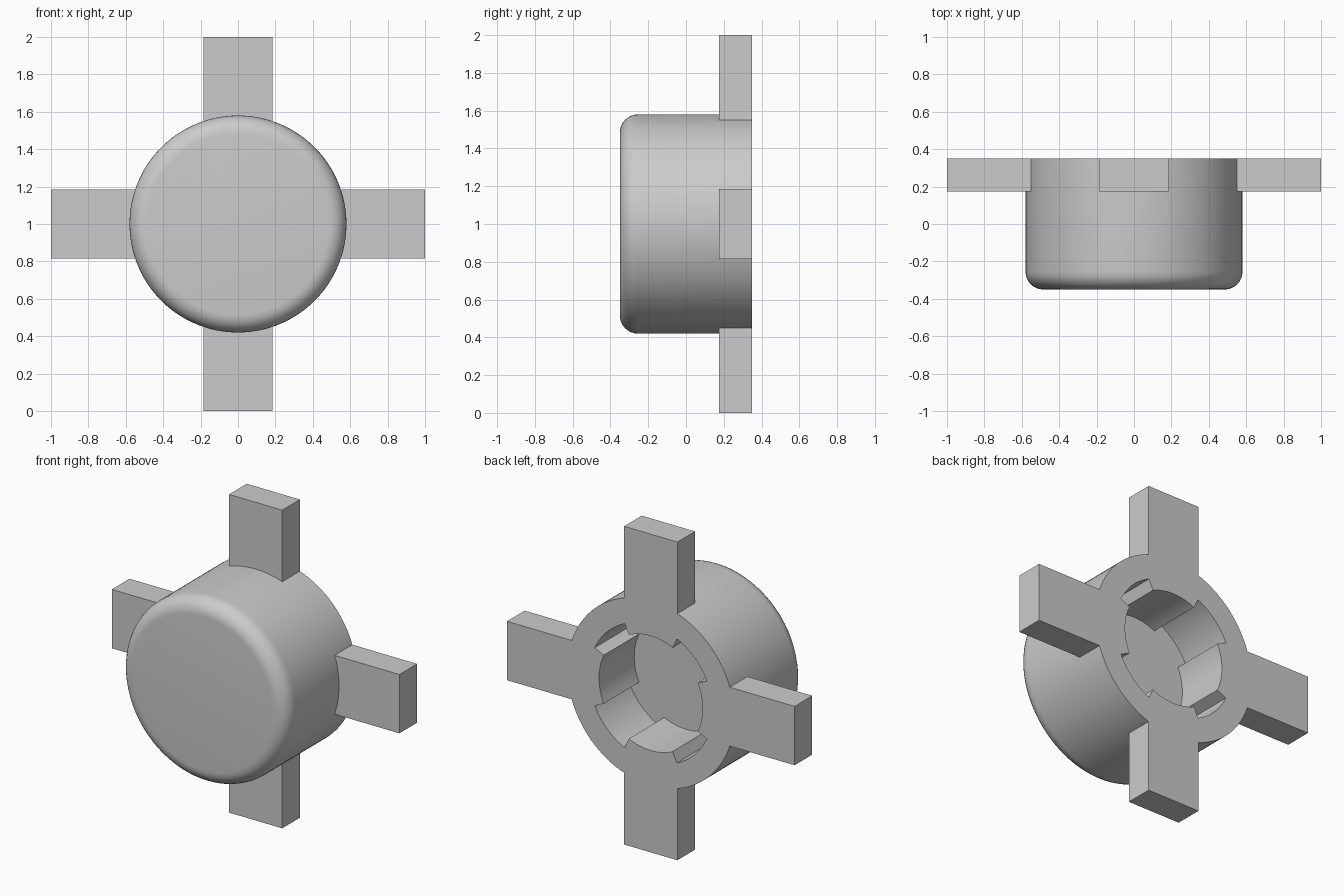
import bpy, bmesh
from math import radians, sin, cos
from mathutils import Matrix, Vector

if "Cube" in bpy.data.objects:
    bpy.data.objects.remove(bpy.data.objects["Cube"])

CENTRE = Vector((0, 0, 1))
grey = bpy.data.materials.new("light grey")
grey.diffuse_color = (0.6, 0.6, 0.6, 1)
grey.use_nodes = True
grey.node_tree.nodes["Principled BSDF"].inputs["Base Color"].default_value = grey.diffuse_color


def make(name, bm):
    bmesh.ops.recalc_face_normals(bm, faces=bm.faces)
    mesh = bpy.data.meshes.new(name)
    bm.to_mesh(mesh)
    bm.free()
    mesh.materials.append(grey)
    ob = bpy.data.objects.new(name, mesh)
    bpy.context.collection.objects.link(ob)
    return ob


def combine(target, other, operation):
    bpy.context.view_layer.objects.active = target
    mod = target.modifiers.new(operation, 'BOOLEAN')
    mod.operation, mod.object, mod.solver = operation, other, 'EXACT'
    bpy.ops.object.modifier_apply(modifier=mod.name)
    bpy.data.objects.remove(other, do_unlink=True)


# Round cap with a rounded front rim
bm = bmesh.new()
bmesh.ops.create_cone(bm, cap_ends=True, segments=128, radius1=0.58, radius2=0.58, depth=0.70,
                      matrix=Matrix.Translation(CENTRE) @ Matrix.Rotation(radians(90), 4, 'X'))
rim = [e for e in bm.edges if all(v.co.y < -0.3 for v in e.verts)]
bmesh.ops.bevel(bm, geom=rim, offset=0.095, segments=8, profile=0.5, affect='EDGES')
cap = make("cap_with_arms", bm)

# Four flat arms around the open back
for i in range(4):
    bm = bmesh.new()
    bmesh.ops.create_cube(bm, size=1)
    bmesh.ops.scale(bm, vec=(0.5, 0.175, 0.37), verts=bm.verts)
    bmesh.ops.translate(bm, vec=(0.75, 0.2625, 0), verts=bm.verts)
    bmesh.ops.transform(bm, verts=bm.verts,
                        matrix=Matrix.Translation(CENTRE) @ Matrix.Rotation(radians(90 * i), 4, 'Y'))
    combine(cap, make("arm", bm), 'UNION')

# Socket in the back: four teeth (small radius) and four diagonal notches (large radius)
bm = bmesh.new()
ring = []
for q in range(4):
    for r, a0, a1 in ((0.36, -25, 25), (0.43, 25, 65)):
        for k in range(17):
            a = radians(90 * q + a0 + (a1 - a0) * k / 16)
            ring.append(bm.verts.new(CENTRE + Vector((r * cos(a), 0.0, r * sin(a)))))
face = bm.faces.new(ring)
ext = bmesh.ops.extrude_face_region(bm, geom=[face])
bmesh.ops.translate(bm, vec=(0, 0.5, 0),
                    verts=[g for g in ext["geom"] if isinstance(g, bmesh.types.BMVert)])
combine(cap, make("socket_cutter", bm), 'DIFFERENCE')

# Smooth round walls, sharp edges elsewhere
bpy.ops.object.select_all(action='DESELECT')
cap.select_set(True)
bpy.context.view_layer.objects.active = cap
bpy.ops.object.shade_smooth_by_angle(angle=radians(30))
